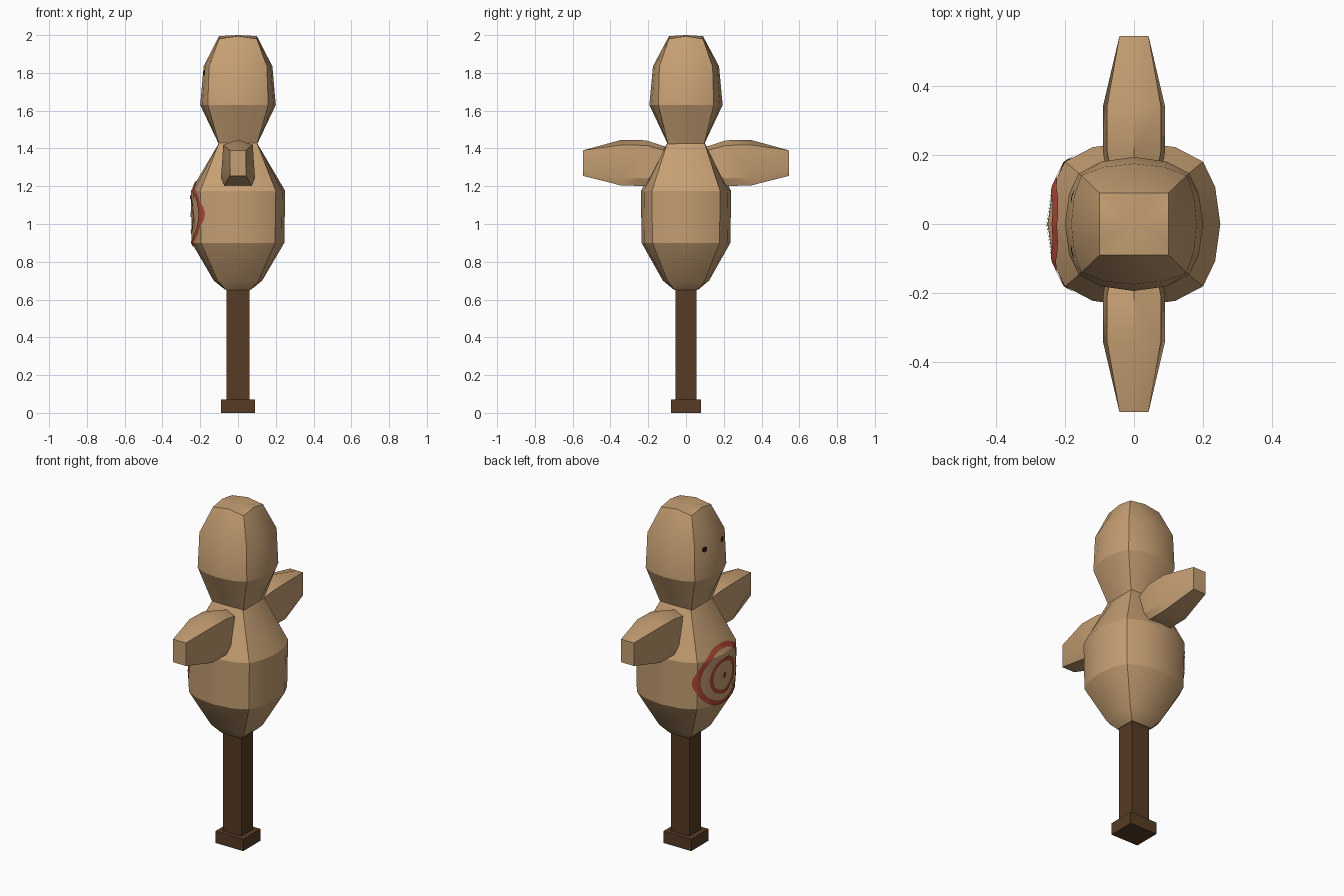
import bpy, bmesh, math
from mathutils import Vector
from mathutils.bvhtree import BVHTree

if "Cube" in bpy.data.objects:
    bpy.data.objects.remove(bpy.data.objects["Cube"])


def material(name, r, g, b):
    m = bpy.data.materials.new(name)
    m.diffuse_color = (r, g, b, 1)
    m.use_nodes = True
    m.node_tree.nodes["Principled BSDF"].inputs["Base Color"].default_value = m.diffuse_color
    return m


CANVAS = material("tan canvas", 0.56, 0.345, 0.17)
WOOD = material("dark wood", 0.095, 0.045, 0.018)
RED = material("red paint", 0.44, 0.065, 0.04)
DARK = material("dark paint", 0.022, 0.012, 0.007)


def finish(name, bm, mat, angle=None, fix_normals=True):
    if fix_normals:
        bmesh.ops.recalc_face_normals(bm, faces=bm.faces)
    me = bpy.data.meshes.new(name)
    bm.to_mesh(me)
    me.materials.append(mat)
    ob = bpy.data.objects.new(name, me)
    bpy.context.collection.objects.link(ob)
    if angle:
        bpy.ops.object.select_all(action='DESELECT')
        ob.select_set(True)
        bpy.context.view_layer.objects.active = ob
        bpy.ops.object.shade_smooth_by_angle(angle=math.radians(angle))
    return ob


def loft(rings, tip=None):
    """Skin a list of closed rings; the last one may end in a centre point."""
    bm = bmesh.new()
    vs = [[bm.verts.new(p) for p in ring] for ring in rings]
    n = len(vs[0])
    for a, b in zip(vs, vs[1:]):
        for i in range(n):
            j = (i + 1) % n
            bm.faces.new((a[i], a[j], b[j], b[i]))
    bm.faces.new(vs[0])
    if tip:
        c = bm.verts.new(tip)
        for i in range(n):
            bm.faces.new((vs[-1][i], vs[-1][(i + 1) % n], c))
    else:
        bm.faces.new(vs[-1])
    bmesh.ops.recalc_face_normals(bm, faces=bm.faces)
    return bm


# Sixteen-point outline that blends from rounded to square
ROUND = [(1, 0), (.94, .45), (.8, .755), (.48, .93)]
SQUARE = [(1, 0), (1, .5), (1, 1), (.5, 1)]


def sack_ring(z, hx, hy, square, drop=0):
    quarter = [Vector(r).lerp(Vector(s), square) for r, s in zip(ROUND, SQUARE)]
    first = quarter + [Vector((0, 1))]
    half = first + [Vector((-p.x, p.y)) for p in reversed(quarter)]
    full = half + [Vector((p.x, -p.y)) for p in reversed(half[1:-1])]
    return [(p.x * hx, p.y * hy, z - drop * abs(p.x * p.y)) for p in full]


# Stuffed body and head
body = loft([sack_ring(.65, .065, .062, 1),
             sack_ring(.70, .128, .122, .2),
             sack_ring(.90, .245, .235, 0),
             sack_ring(1.175, .25, .239, 0),
             sack_ring(1.43, .10, .098, 1)])
head = loft([sack_ring(1.42, .10, .095, 1),
             sack_ring(1.63, .20, .194, 0),
             sack_ring(1.835, .182, .175, .2),
             sack_ring(1.995, .10, .09, 1, .015)], (0, 0, 2))
body_tree, head_tree = BVHTree.FromBMesh(body), BVHTree.FromBMesh(head)
finish("body", body, CANVAS, 25)
finish("head", head, CANVAS, 25)

# Stub arms: y, top corner, widest, bottom half widths, low and high z, top drop
SECTIONS = [(.08, .055, .065, .05, 1.25, 1.40, .02),
            (.21, .078, .09, .072, 1.202, 1.443, .027),
            (.34, .078, .09, .072, 1.203, 1.446, .027),
            (.545, .042, .042, .042, 1.255, 1.39, 0)]
for side, label in ((-1, "front"), (1, "back")):
    rings = []
    for y, a, b, c, lo, hi, d in SECTIONS:
        right = [(a, hi - d), (b, lo + .04), (c, lo)]
        left = [(-x, z) for x, z in reversed(right)]
        rings.append([(x, side * y, z) for x, z in [(0, hi)] + right + left])
    finish(label + "_arm", loft(rings), CANVAS, 25)


# Wooden post and foot
def box(name, hx, hy, z0, z1):
    corners = [(hx, hy), (-hx, hy), (-hx, -hy), (hx, -hy)]
    finish(name, loft([[(x, y, z) for x, y in corners] for z in (z0, z1)]), WOOD)


box("post", .06, .055, .06, .68)
box("foot", .09, .08, 0, .07)


# Painted marks: thin rings draped over the -x side of a part
def paint(name, tree, y, z, inner, outer, mat, n=64, steps=3):
    bm = bmesh.new()
    rows = []
    for s in range(steps + 1):
        t = s / steps
        ry, rz = (inner[k] + (outer[k] - inner[k]) * t for k in (0, 1))
        row = []
        for i in range(n):
            a = 2 * math.pi * i / n
            start = Vector((-1, y + ry * math.cos(a), z + rz * math.sin(a)))
            hit, normal, _, _ = tree.ray_cast(start, Vector((1, 0, 0)))
            row.append(bm.verts.new(hit + normal * .004))
        rows.append(row)
    for a, b in zip(rows, rows[1:]):
        for i in range(n):
            j = (i + 1) % n
            bm.faces.new((a[i], a[j], b[j], b[i]))
    finish(name, bm, mat, 25, False)


paint("target_outer_ring", body_tree, 0, 1.055, (.162, .145), (.192, .172), RED)
paint("target_inner_ring", body_tree, 0, 1.05, (.088, .082), (.112, .104), RED)
paint("target_dot", body_tree, 0, 1.05, (.001, .001), (.017, .017), RED, 12, 1)
for y, label in ((-.08, "front"), (.08, "back")):
    paint(label + "_eye", head_tree, y, 1.80, (.001, .001), (.018, .016), DARK, 12, 1)
